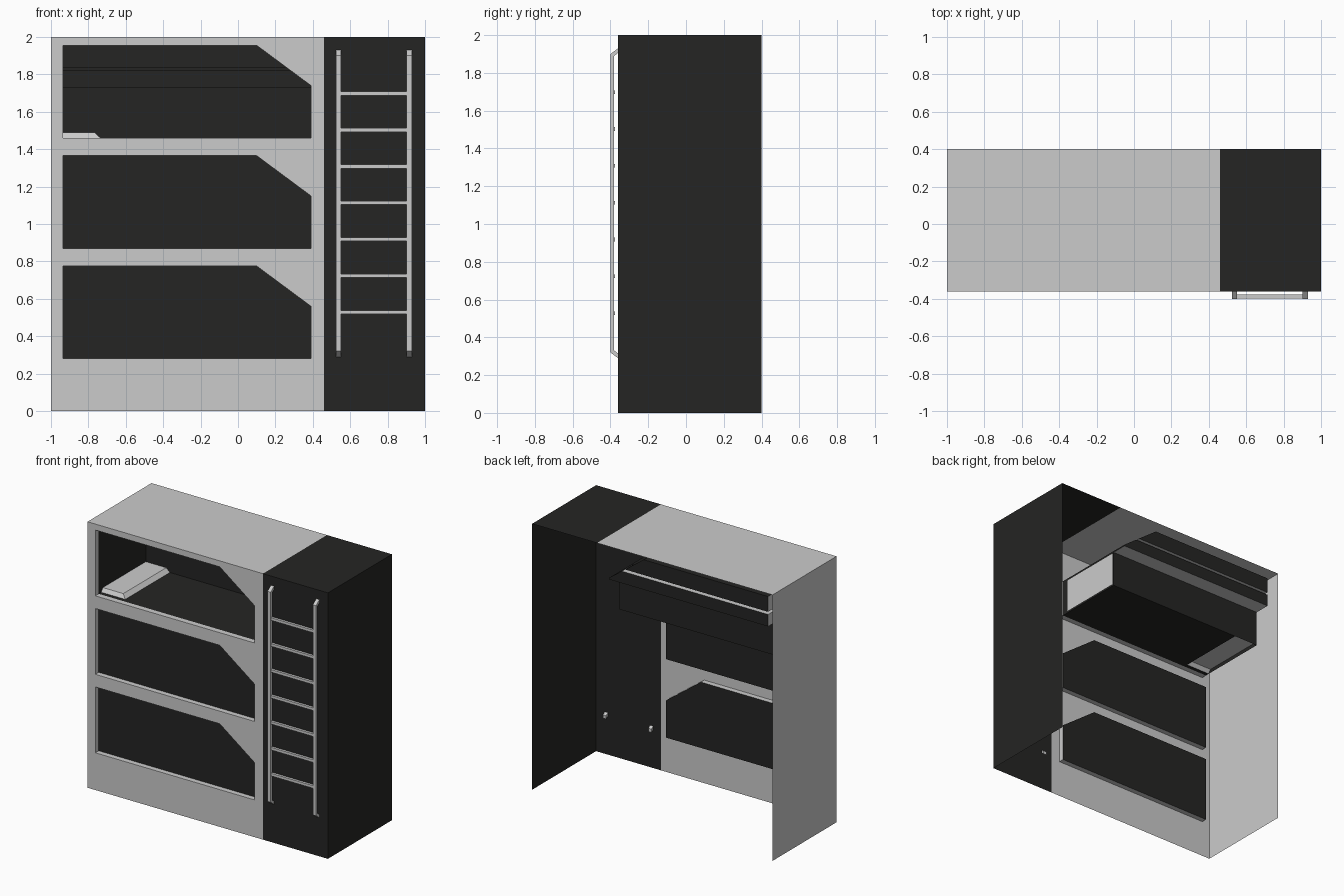
import bpy, bmesh

if "Cube" in bpy.data.objects:
    bpy.data.objects.remove(bpy.data.objects["Cube"])

dark = bpy.data.materials.new("dark_panel")
dark.diffuse_color = (0.018, 0.018, 0.017, 1)
dark.use_nodes = True
dark.node_tree.nodes["Principled BSDF"].inputs["Base Color"].default_value = dark.diffuse_color

FRONT, REVEAL, WALL, BACK, REAR = -0.36, -0.32, 0.24, 0.36, 0.40
L, C, R = -0.935, 0.10, 0.39          # opening: left, chamfer start, right
SPLIT = 0.46                          # light / dark body border


def finish(name, bm, mat=None):
    bmesh.ops.remove_doubles(bm, verts=bm.verts, dist=1e-5)
    bmesh.ops.recalc_face_normals(bm, faces=bm.faces)
    me = bpy.data.meshes.new(name)
    bm.to_mesh(me)
    bm.free()
    ob = bpy.data.objects.new(name, me)
    bpy.context.collection.objects.link(ob)
    if mat:
        me.materials.append(mat)
    return ob


def sheets(name, polys, mat=None):
    bm = bmesh.new()
    for p in polys:
        bm.faces.new([bm.verts.new(v) for v in p])
    return finish(name, bm, mat)


def holed(name, loops, normal, mat=None):
    """Flat sheet: first loop is the outline, the rest are holes."""
    bm = bmesh.new()
    edges = []
    for lp in loops:
        vs = [bm.verts.new(v) for v in lp]
        edges += [bm.edges.new((vs[i - 1], vs[i])) for i in range(len(vs))]
    bmesh.ops.triangle_fill(bm, edges=edges, use_beauty=True, normal=normal)
    return finish(name, bm, mat)


def xz(pts, y):
    return [(x, y, z) for x, z in pts]


def band(pts, y0, y1):
    """Side walls between two copies of an x-z profile."""
    return [[(*a[:1], y0, a[1]), (*b[:1], y0, b[1]), (*b[:1], y1, b[1]), (*a[:1], y1, a[1])]
            for a, b in zip(pts, pts[1:] + pts[:1])]


def rect_x(x, y0, y1, z0, z1):
    return [(x, y0, z0), (x, y1, z0), (x, y1, z1), (x, y0, z1)]


def rect_z(z, x0, x1, y0=FRONT, y1=REAR):
    return [(x0, y0, z), (x1, y0, z), (x1, y1, z), (x0, y1, z)]


def opening(z):
    return [(L, z), (R, z), (R, z + 0.28), (C, z + 0.495), (L, z + 0.495)]


# Body shell, open at back and bottom
openings = [opening(z) for z in (0.28, 0.87, 1.46)]
outline = [(-1, 0), (SPLIT, 0), (SPLIT, 2), (-1, 2)]
holed("light_front", [xz(p, FRONT) for p in [outline] + openings], (0, -1, 0))
sheets("light_shell", [rect_z(2, -1, SPLIT), rect_x(-1, FRONT, REAR, 0, 2)])
sheets("dark_shell", [rect_z(2, SPLIT, 1), rect_x(1, FRONT, REAR, 0, 2),
                      xz([(SPLIT, 0), (1, 0), (1, 2), (SPLIT, 2)], FRONT)], dark)

# Opening reveals and closed lower panels
for tag, p in zip(("lower", "middle", "upper"), openings):
    sheets(tag + "_reveal", band(p, FRONT, REVEAL))
    if tag != "upper":
        sheets(tag + "_panel", [xz(p, REVEAL)], dark)

# Upper bunk compartment
F, T, E = 1.46, 1.955, 1.74            # floor, ceiling, end wall top
PX, PY = -0.735, -0.29                 # pillow edges


def slope_x(z):
    return min(R, C + (R - C) * (T - z) / (T - E))


sheets("bunk_floor", [[(L, REVEAL, F), (R, REVEAL, F), (R, WALL, F),
                       (PX, WALL, F), (PX, PY, F), (L, PY, F)]], dark)
sheets("bunk_walls", [
    rect_x(L, REVEAL, WALL, F, T),
    rect_z(T, L, C, REVEAL, WALL),
    [(C, REVEAL, T), (R, REVEAL, E), (R, WALL, E), (C, WALL, T)],
    xz([(L, F), (R, F), (R, 1.73), (L, 1.73)], WALL),
    xz([(L, 1.82), (slope_x(1.82), 1.82), (slope_x(1.84), 1.84), (L, 1.84)], WALL)], dark)
inner = rect_x(R, -0.27, WALL - 0.012, F + 0.015, E - 0.015)
holed("bunk_end_frame", [rect_x(R, REVEAL, WALL, F, E), inner], (1, 0, 0), dark)
sheets("bunk_end_panel", [inner])

# Two shelf niches behind the back wall
for tag, z0, z1 in (("lower", 1.73, 1.82), ("upper", 1.84, T)):
    a, b = slope_x(z0), slope_x(z1)
    prof = [(L, z0), (a, z0), (R, E), (b, z1), (L, z1)] if z0 < E else \
           [(L, z0), (a, z0), (b, z1), (L, z1)]
    sides = band(prof, WALL, BACK)
    light = [sides[0], sides[-1]] + ([sides[-2]] if tag == "lower" else [])
    sheets(tag + "_niche_shelves", light)
    sheets(tag + "_niche_back", [xz(prof, BACK)] + [s for s in sides if s not in light], dark)

# Pillow with sloped front and side
t = F + 0.028
bot = [(L, PY, F), (PX, PY, F), (PX, WALL, F)]
top = [(L, PY + 0.02, t), (PX - 0.03, PY + 0.02, t), (PX - 0.03, WALL, t), (L, WALL, t)]
sheets("pillow", [top, [bot[0], bot[1], top[1], top[0]], [bot[1], bot[2], top[2], top[1]]])

# Ladder
rail = [(-0.40, 0.32), (-0.40, 1.90), (-0.34, 1.945), (-0.34, 1.92),
        (-0.38, 1.89), (-0.38, 0.33), (-0.34, 0.30), (-0.34, 0.275)]
for side, x in (("left", 0.525), ("right", 0.902)):
    bm = bmesh.new()
    f = bm.faces.new([bm.verts.new((x, y, z)) for y, z in rail])
    ext = bmesh.ops.extrude_face_region(bm, geom=[f], use_keep_orig=True)
    bmesh.ops.translate(bm, vec=(0.027, 0, 0),
                        verts=[v for v in ext["geom"] if isinstance(v, bmesh.types.BMVert)])
    finish(side + "_ladder_rail", bm)
for i in range(7):
    z = 0.528 + i * 0.195
    x0, x1, h = 0.552, 0.902, 0.01
    p = [(x0, z - h), (x1, z - h), (x1, z + h), (x0, z + h)]
    sheets(f"ladder_rung_{i + 1}", band(p, -0.397, -0.377) + [xz(p, -0.397), xz(p, -0.377)])
